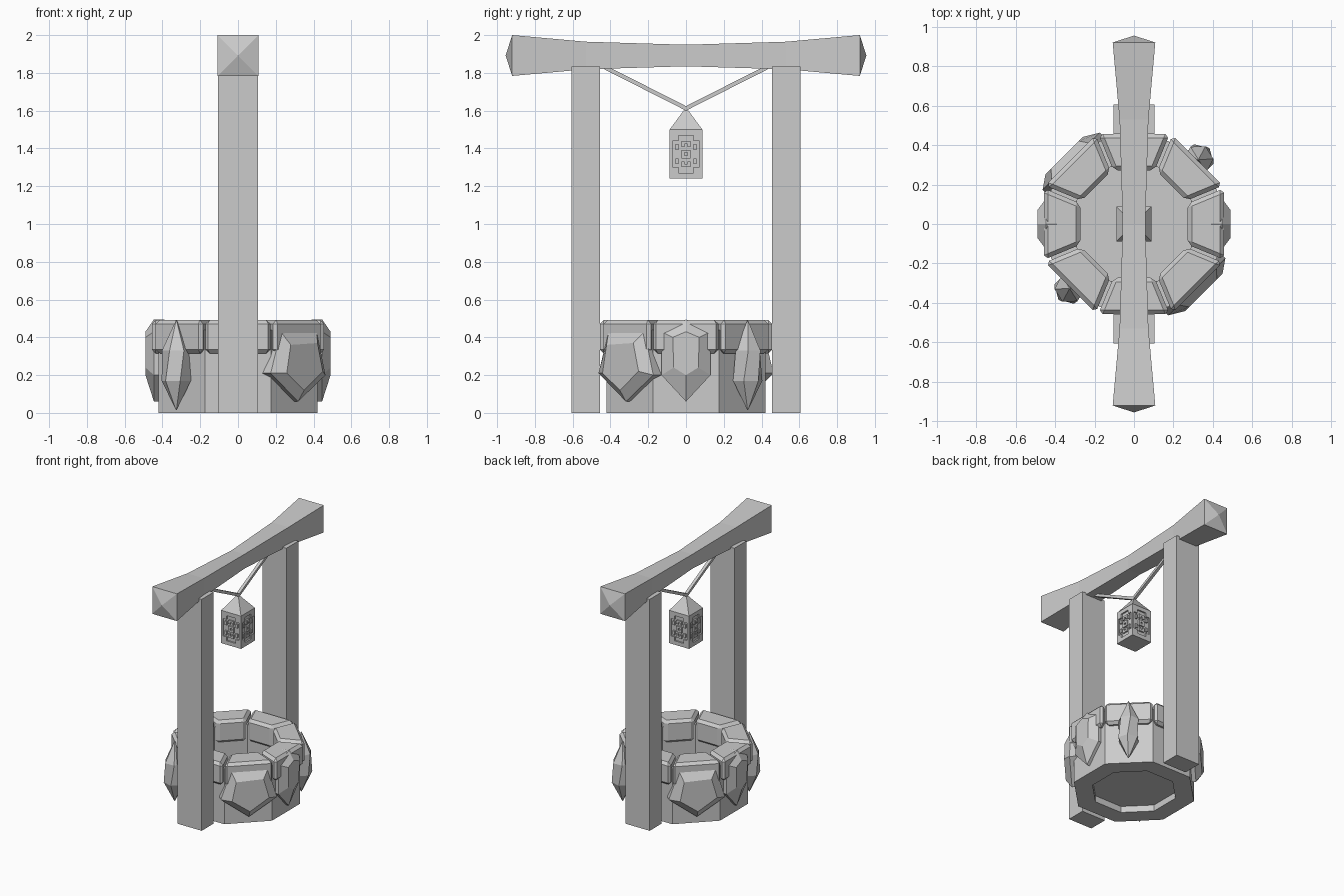
import bpy, bmesh, math
from mathutils import Vector, Matrix

cube = bpy.data.objects.get("Cube")
if cube:
    bpy.data.objects.remove(cube, do_unlink=True)

GREY = (0.6, 0.6, 0.6, 1)
stone = bpy.data.materials.new("plain grey")
stone.use_nodes = True
stone.diffuse_color = GREY
stone.node_tree.nodes["Principled BSDF"].inputs["Base Color"].default_value = GREY


def finish(name, bm):
    bmesh.ops.remove_doubles(bm, verts=bm.verts, dist=1e-5)
    bmesh.ops.recalc_face_normals(bm, faces=bm.faces)
    mesh = bpy.data.meshes.new(name)
    bm.to_mesh(mesh)
    bm.free()
    mesh.materials.append(stone)
    obj = bpy.data.objects.new(name, mesh)
    bpy.context.collection.objects.link(obj)
    return obj


def loft(name, rings, closed=False):
    """Skin a list of equal-length rings; cap the ends unless closed."""
    bm = bmesh.new()
    loops = [[bm.verts.new(p) for p in ring] for ring in rings]
    n = len(loops[0])
    pairs = list(zip(loops, loops[1:]))
    if closed:
        pairs.append((loops[-1], loops[0]))
    for a, b in pairs:
        for i in range(n):
            j = (i + 1) % n
            bm.faces.new((a[i], a[j], b[j], b[i]))
    if not closed:
        bm.faces.new(loops[0])
        bm.faces.new(loops[-1])
    return finish(name, bm)


def box(name, lo, hi):
    (x0, y0, z0), (x1, y1, z1) = lo, hi
    return loft(name, [[(x0, y0, z), (x1, y0, z), (x1, y1, z), (x0, y1, z)] for z in (z0, z1)])


def on_wall(angle, dist, t, z):
    """Point at a distance from the axis, offset t sideways along the wall."""
    c, s = math.cos(angle), math.sin(angle)
    return Vector((dist * c - t * s, dist * s + t * c, z))


# Octagonal well wall and floor
TAN = math.tan(math.pi / 8)


def octagon(apothem, z):
    return [on_wall(k * math.pi / 4, apothem, apothem * TAN, z) for k in range(8)]


loft("well_wall", [octagon(0.42, 0), octagon(0.42, 0.44), octagon(0.29, 0.44), octagon(0.29, 0)], closed=True)
loft("well_floor", [octagon(0.3, 0.05), octagon(0.3, 0.08)])

# Bevelled rim blocks, one for each side
for k in range(8):
    a = k * math.pi / 4
    plan = [(d, s * (d * TAN - 0.008)) for d, s in ((0.272, -1), (0.456, -1), (0.456, 1), (0.272, 1))]
    block = loft(f"rim_block_{k + 1}", [[on_wall(a, d, t, z) for d, t in plan] for z in (0.315, 0.492)])
    bevel = block.modifiers.new("bevel", "BEVEL")
    bevel.width = 0.021
    bevel.segments = 1

# Cut stones set in the wall
PENTAGON = [(-0.13, 0.43), (0.14, 0.43), (0.205, 0.2), (0.0, 0.06), (-0.205, 0.21)]
PENTAGON_FACE = [(-0.1, 0.36), (0.1, 0.37), (0.14, 0.22), (0.0, 0.12), (-0.13, 0.21)]
HEXAGON = [(0, 0.495), (0.13, 0.43), (0.13, 0.2), (0, 0.06), (-0.13, 0.2), (-0.13, 0.43)]
HEXAGON_FACE = [(0, 0.43), (0.07, 0.4), (0.065, 0.24), (0, 0.2), (-0.065, 0.24), (-0.07, 0.4)]


def gem(name, angle, outline, face, rim, front):
    loft(name, [[on_wall(angle, d, t, z) for t, z in pts]
                for d, pts in ((0.39, outline), (rim, outline), (front, face))])


def spike(name, angle):
    centre = on_wall(angle, 0.462, 0, 0)
    rings = []
    for z, r, twist in ((0.015, 0.002, 0), (0.17, 0.08, 0), (0.33, 0.076, 0.3), (0.49, 0.002, 0.3)):
        rings.append([centre + Vector((r * math.cos(u), r * math.sin(u), z))
                      for u in (angle + twist + i * math.pi / 3 for i in range(6))])
    loft(name, rings)


for side, turn in (("left", 0), ("right", math.pi)):
    gem(f"{side}_hexagon_stone", turn, HEXAGON, HEXAGON_FACE, 0.445, 0.49)
    gem(f"{side}_pentagon_stone", turn - math.pi / 4, PENTAGON, PENTAGON_FACE, 0.45, 0.495)
    spike(f"{side}_spike_stone", turn + math.pi / 4)

# Posts
box("front_post", (-0.105, -0.605, 0), (0.105, -0.455, 1.835))
box("back_post", (-0.105, 0.455, 0), (0.105, 0.605, 1.835))

# Flared beam with pointed ends
BEAM_Z = 1.892
half = [(0, 0.057), (0.53, 0.073), (0.92, 0.108), (0.955, 0.0005)]
stations = [(-y, r) for y, r in reversed(half[1:])] + half
loft("beam", [[(sx * r, y, BEAM_Z + sz * r) for sx, sz in ((-1, -1), (1, -1), (1, 1), (-1, 1))]
              for y, r in stations])


# Ropes holding the lantern
def rope(name, side):
    w = 0.012
    rings = [[(-w, side * y, z - w), (w, side * y, z - w), (w, side * y, z + w), (-w, side * y, z + w)]
             for y, z in ((0.45, 1.84), (0, 1.612))]
    loft(name, rings)


rope("front_rope", -1)
rope("back_rope", 1)

# Lantern: four sides of cells, marked cells pushed inward
W, Z0, Z1 = 0.088, 1.24, 1.5
QUARTER = ["......", "......", "...###", "...###", ".###..", ".#.#.#",
           ".#.###", ".###..", ".###.#"]
rows = [q + q[-2::-1] for q in QUARTER]
rows = rows + rows[-2::-1]
bm = bmesh.new()
for k in range(4):
    turn = Matrix.Rotation(k * math.pi / 2, 3, "Z")
    cols, count = len(rows[0]), len(rows)

    def corner(i, j):
        return bm.verts.new(turn @ Vector((W, -W + 2 * W * i / cols, Z1 - (Z1 - Z0) * j / count)))

    grid = [[corner(i, j) for i in range(cols + 1)] for j in range(count + 1)]
    marked = []
    for j, row in enumerate(rows):
        for i, cell in enumerate(row):
            f = bm.faces.new((grid[j][i], grid[j + 1][i], grid[j + 1][i + 1], grid[j][i + 1]))
            if cell == "#":
                marked.append(f)
    pushed = bmesh.ops.extrude_face_region(bm, geom=marked)["geom"]
    bmesh.ops.delete(bm, geom=marked, context="FACES")
    bmesh.ops.translate(bm, vec=turn @ Vector((-0.012, 0, 0)),
                        verts=[v for v in pushed if isinstance(v, bmesh.types.BMVert)])
base = [bm.verts.new((x * W, y * W, Z0)) for x, y in ((-1, -1), (-1, 1), (1, 1), (1, -1))]
bm.faces.new(base)
finish("lantern_body", bm)
loft("lantern_roof", [[(x * r, y * r, z) for x, y in ((-1, -1), (1, -1), (1, 1), (-1, 1))]
                      for r, z in ((W, Z1 - 0.002), (0.002, 1.615))])
